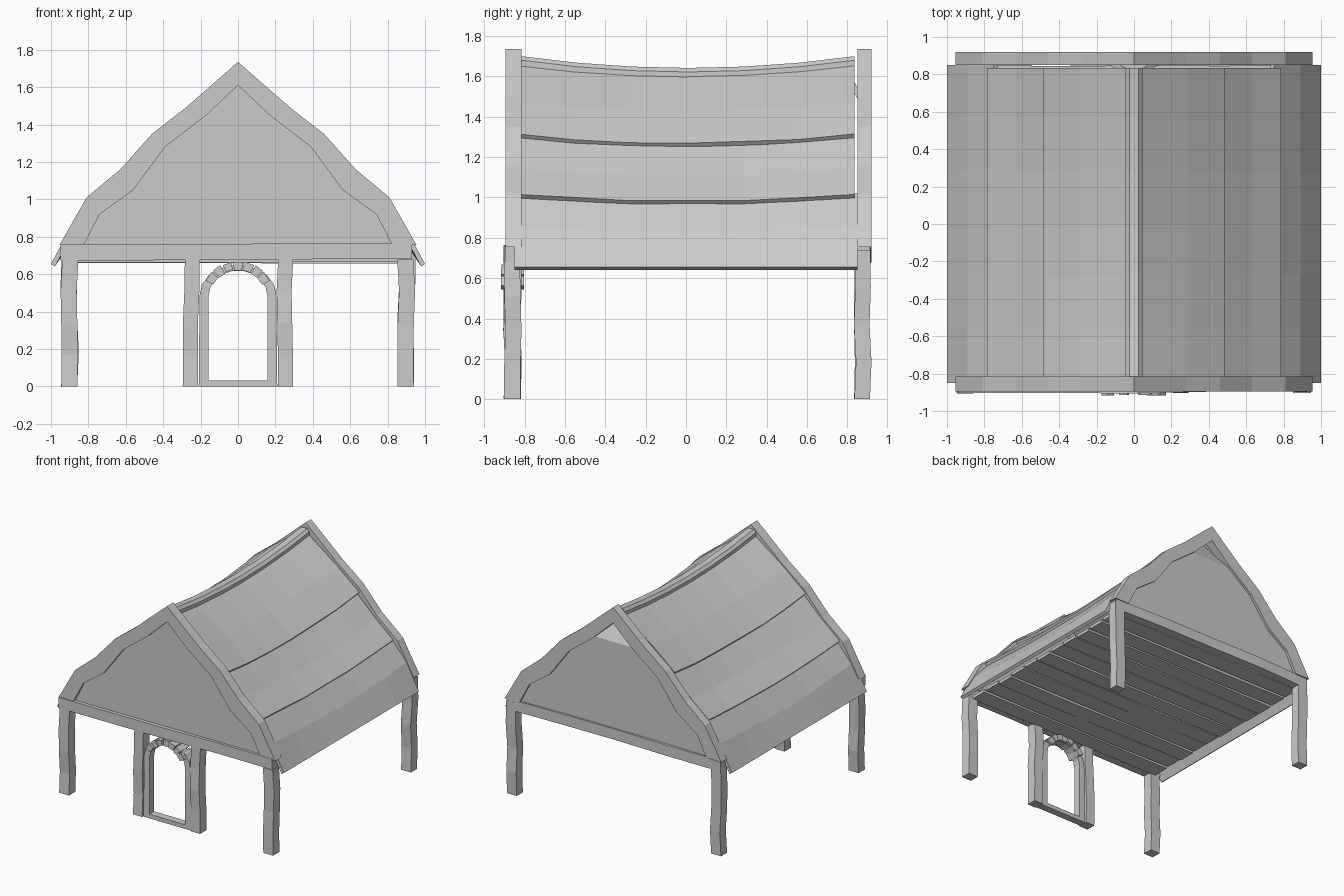
import bpy, bmesh, math, random
from mathutils import Vector

if "Cube" in bpy.data.objects:
    bpy.data.objects.remove(bpy.data.objects["Cube"])
random.seed(4)


def loft(name, sections, closed=False):
    """Skin equal-length loops of 3D points into one solid."""
    bm = bmesh.new()
    rings = [[bm.verts.new(p) for p in s] for s in sections]
    n = len(rings[0])
    pairs = list(zip(rings, rings[1:])) + ([(rings[-1], rings[0])] if closed else [])
    for a, b in pairs:
        for i in range(n):
            j = (i + 1) % n
            bm.faces.new((a[i], a[j], b[j], b[i]))
    if not closed:
        bm.faces.new(rings[0])
        bm.faces.new(rings[-1][::-1])
    bmesh.ops.recalc_face_normals(bm, faces=bm.faces)
    me = bpy.data.meshes.new(name)
    bm.to_mesh(me)
    bm.free()
    ob = bpy.data.objects.new(name, me)
    bpy.context.collection.objects.link(ob)
    return ob


def timber(name, lo, hi, axis, steps=4, wobble=0.006):
    """Rough box from lo to hi, slightly crooked along the given axis."""
    u, v = [k for k in range(3) if k != axis]
    secs = []
    for s in range(steps + 1):
        du, dv = (random.uniform(-wobble, wobble) for _ in range(2))
        loop = []
        for a, b in ((lo, lo), (hi, lo), (hi, hi), (lo, hi)):
            p = [0, 0, 0]
            p[axis] = lo[axis] + (hi[axis] - lo[axis]) * s / steps
            p[u], p[v] = a[u] + du, b[v] + dv
            loop.append(p)
        secs.append(loop)
    return loft(name, secs)


def band(name, outer, inner, y0, y1):
    """Flat board following the strip between two xz profiles."""
    return loft(name, [[(o[0], y0, o[1]), (o[0], y1, o[1]), (i[0], y1, i[1]), (i[0], y0, i[1])]
                       for o, i in zip(outer, inner)])


def both(half):
    """Mirror a profile that starts on the centre line."""
    return [(-x, z) for x, z in half[:0:-1]] + half


# gable bargeboards
outer = both([(0, 1.735), (.28, 1.49), (.46, 1.35), (.63, 1.16), (.81, 1.01), (.955, .755)])
inner = both([(0, 1.61), (.17, 1.45), (.39, 1.28), (.56, 1.05), (.74, .92), (.825, .755)])
band("front_bargeboard", outer, inner, -.895, -.815)
band("back_bargeboard", outer, inner, .85, .92)

# gable infill walls; the back one leans inward above the collar line
loft("front_gable_wall", [[(x, y, z) for x, z in inner] for y in (-.875, -.845)])
loft("back_gable_wall", [[(x, y, z) for x, z in inner if z < 1.5] for y in (.87, .90)])
loft("back_gable_peak", [[(-.17, y, 1.45), (.17, y, 1.45), (0, y - .09, 1.62)] for y in (.87, .90)])

# sagging overlapping roof tiers: (x, z, sag) along the slope
tiers = {
    "upper": [(0, 1.685, .055), (.29, 1.475, .05), (.485, 1.315, .045)],
    "middle": [(.44, 1.325, .045), (.63, 1.145, .04), (.785, 1.015, .03)],
    "lower": [(.75, 1.02, .03), (.89, .86, .035), (1.0, .655, 0)],
}
for name, prof in tiers.items():
    d = Vector((prof[-1][0] - prof[0][0], prof[-1][1] - prof[0][1])).normalized()
    off = Vector((d.y, -d.x)) * .025
    half_len = .85 if name == "lower" else .835
    for side, sx in (("right", 1), ("left", -1)):
        secs = []
        for k in range(7):
            y = (k / 3 - 1) * half_len
            pts = []
            for i, (x, z, sag) in enumerate(prof):
                jit = random.uniform(-.005, .005) if 0 < k < 6 and sag and x else 0
                pts.append((x, z - sag * (1 - (y / half_len) ** 2) + jit))
            under = [(max(x + off.x, 0) if i == 0 else x + off.x, z + off.y)
                     for i, (x, z) in enumerate(pts)]
            secs.append([(sx * x, y, z) for x, z in pts + under[::-1]])
        loft(f"{side}_{name}_roof_tier", secs)

# ridge cap
ridge = [(-.045, 1.645), (-.045, 1.68), (-.025, 1.70), (.025, 1.70), (.045, 1.68), (.045, 1.645)]
secs = []
for k in range(7):
    t = k / 3 - 1
    secs.append([(x, .01 + t * .825, z - .058 * (1 - t * t)) for x, z in ridge])
loft("ridge_cap", secs)

# tie beams and corner posts
timber("front_tie_beam", (-.95, -.9, .675), (.93, -.825, .76), 0)
timber("back_tie_beam", (-.94, .845, .675), (.94, .915, .76), 0)
for side, x in (("left", -.9), ("right", .9)):
    timber(f"front_{side}_post", (x - .043, -.9, 0), (x + .043, -.82, .68), 2)
    timber(f"back_{side}_post", (x - .043, .838, 0), (x + .043, .915, .74), 2)
    s = math.copysign(1, x)
    timber(f"door_{side}_post", (s * .25 - .04, -.9, 0), (s * .25 + .04, -.82, .68), 2)

# floor planks, uneven widths and heights
count = 11
pitch = 1.69 / count
for k in range(count):
    y = -.835 + k * pitch
    z = random.uniform(.66, .668)
    timber(f"floor_plank_{k + 1}", (-.9, y + .006, z),
           (.9, y + pitch - random.uniform(.003, .012), z + .025), 0, 3, .004)

# arched door frame with sill
angles = [math.radians(a) for a in range(0, 181, 20)]
arch_out = [(.21, 0)] + [(.205 * math.cos(a), .49 + .16 * math.sin(a)) for a in angles] + [(-.21, 0)]
arch_in = [(.158, 0)] + [(.158 * math.cos(a), .48 + .14 * math.sin(a)) for a in angles] + [(-.158, 0)]
band("door_frame", arch_out, arch_in, -.89, -.83)
timber("door_sill", (-.16, -.89, 0), (.16, -.83, .033), 0, 1, 0)

# arch stones
for k in range(7):
    mid = math.radians(35 + k * 110 / 6)
    w = math.radians(random.uniform(7, 9))
    r0, r1 = .145 + random.uniform(-.004, .004), .19 + random.uniform(-.006, .004)
    depth = random.uniform(0, .015)
    loft(f"arch_stone_{k + 1}",
         [[(r * math.cos(a), y, .48 + r * math.sin(a))
           for r, a in ((r0, mid - w), (r1, mid - w), (r1, mid + w), (r0, mid + w))]
          for y in (-.92 + depth, -.80 - depth)])
